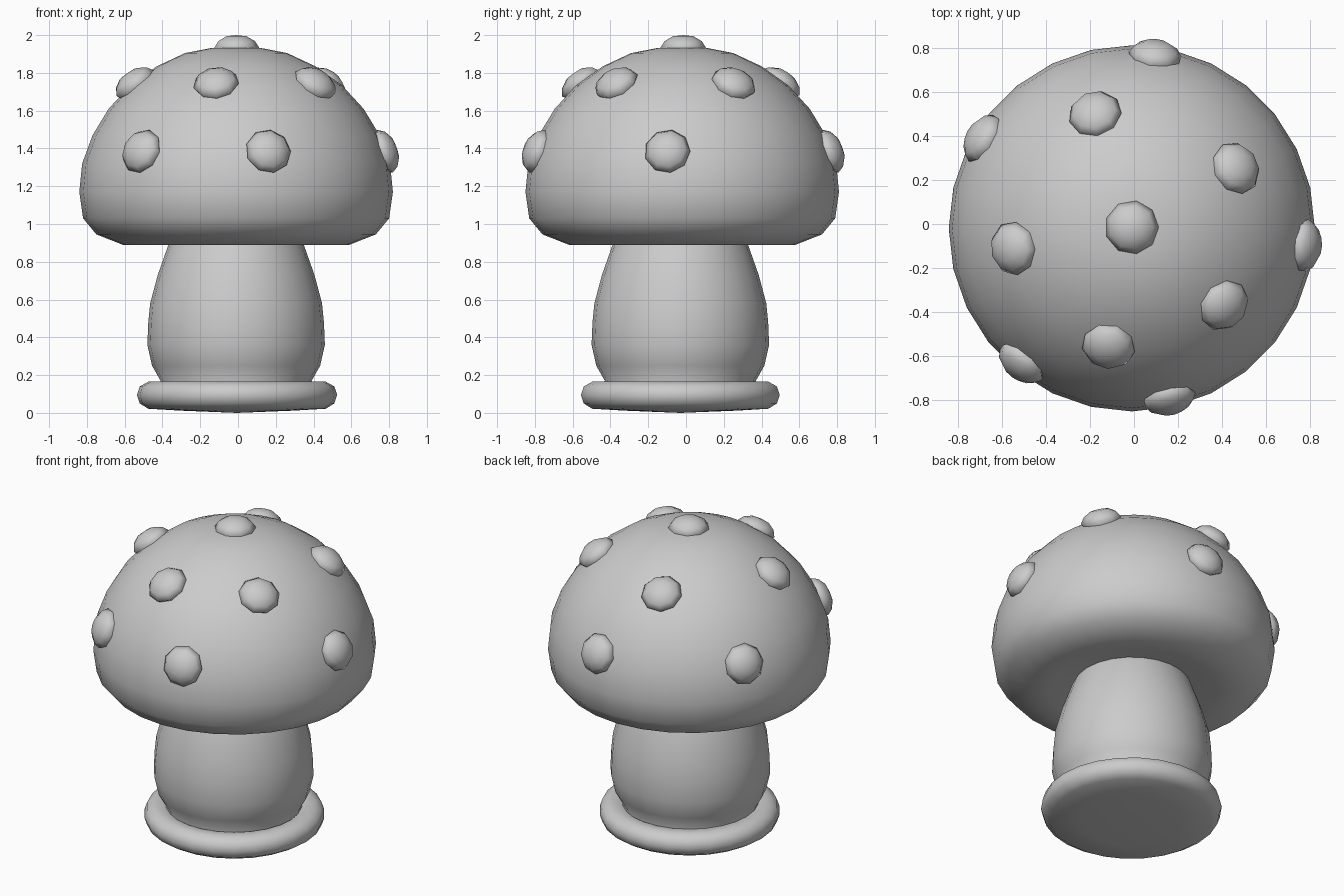
import bpy, bmesh, math
from mathutils import Matrix, Vector

if "Cube" in bpy.data.objects:
    bpy.data.objects.remove(bpy.data.objects["Cube"])

grey = bpy.data.materials.new("plain grey")
grey.diffuse_color = (0.6, 0.6, 0.6, 1)
grey.use_nodes = True
grey.node_tree.nodes["Principled BSDF"].inputs["Base Color"].default_value = grey.diffuse_color


def lathe(name, profile, sides, matrix=Matrix(), angle=60):
    """Spin an (r, z) profile around z; points with r = 0 become poles."""
    bm = bmesh.new()
    rings = []
    for r, z in profile:
        if r == 0:
            rings.append([bm.verts.new((0, 0, z))] * sides)
        else:
            rings.append([bm.verts.new((r * math.cos(a), r * math.sin(a), z))
                          for a in (2 * math.pi * i / sides for i in range(sides))])
    for low, high in zip(rings, rings[1:]):
        for i in range(sides):
            j = (i + 1) % sides
            corners = list(dict.fromkeys((low[i], low[j], high[j], high[i])))
            bm.faces.new(corners)
    bmesh.ops.recalc_face_normals(bm, faces=bm.faces)
    mesh = bpy.data.meshes.new(name)
    bm.to_mesh(mesh)
    bm.free()
    mesh.materials.append(grey)
    obj = bpy.data.objects.new(name, mesh)
    obj.matrix_world = matrix
    bpy.context.collection.objects.link(obj)
    bpy.ops.object.select_all(action='DESELECT')
    obj.select_set(True)
    bpy.context.view_layer.objects.active = obj
    bpy.ops.object.shade_smooth_by_angle(angle=math.radians(angle))
    return obj


axis = Vector((-0.01, -0.02, 0))

# Cap: broad dome with a rounded rim and a shallow hollow underneath
dome = [(0.60, 0.89), (0.74, 0.945), (0.81, 1.03), (0.83, 1.17), (0.815, 1.32),
        (0.76, 1.47), (0.675, 1.61), (0.56, 1.735), (0.42, 1.835),
        (0.27, 1.905), (0.13, 1.932), (0, 1.937)]
lathe("cap", [(0, 0.93), (0.34, 0.92), (0.49, 0.89)] + dome, 28,
      Matrix.Translation(axis))

# Stem: bulging towards the bottom
lathe("stem", [(0, 0.10), (0.41, 0.12), (0.40, 0.17), (0.445, 0.25), (0.47, 0.36),
               (0.465, 0.48), (0.455, 0.58), (0.415, 0.73), (0.355, 0.90),
               (0.32, 0.96), (0, 0.96)], 24,
      Matrix.Translation((-0.01, -0.03, 0)))

# Base: rounded disc
lathe("base_disc", [(0, 0), (0.30, 0.012), (0.47, 0.022), (0.515, 0.05), (0.53, 0.095),
                    (0.515, 0.14), (0.47, 0.165), (0.41, 0.165), (0.37, 0.14),
                    (0, 0.14)], 26,
      Matrix.Translation((-0.005, -0.03, 0)))

# Spots: low domes sitting on the cap surface
bump = [(0, -0.04), (0.10, -0.04), (0.122, 0), (0.10, 0.034), (0.055, 0.06), (0, 0.066)]


def cap_spot(name, x, y, z):
    """Place a spot at height z in the direction of (x, y), facing outwards."""
    out = (Vector((x, y, 0)) - axis).normalized()
    for (r0, z0), (r1, z1) in zip(dome, dome[1:]):
        if z0 <= z <= z1:
            r = r0 + (r1 - r0) * (z - z0) / (z1 - z0)
            normal = out * (z1 - z0) + Vector((0, 0, r0 - r1))
            break
    turn = normal.to_track_quat('Z', 'Y').to_matrix().to_4x4()
    lathe(name, bump, 9, Matrix.Translation(axis + out * r + Vector((0, 0, z))) @ turn)


lathe("top_spot", bump, 9, Matrix.Translation((-0.01, -0.015, 1.934)))
upper = [(-0.17, 0.48), (0.465, 0.255), (-0.545, -0.11), (0.41, -0.37), (-0.11, -0.525)]
lower = [(0.10, 0.79), (-0.69, 0.39), (0.79, -0.10), (-0.51, -0.63), (0.16, -0.79)]
for i, (x, y) in enumerate(upper):
    cap_spot(f"upper_spot_{i + 1}", x, y, 1.745)
for i, (x, y) in enumerate(lower):
    cap_spot(f"lower_spot_{i + 1}", x, y, 1.385)
